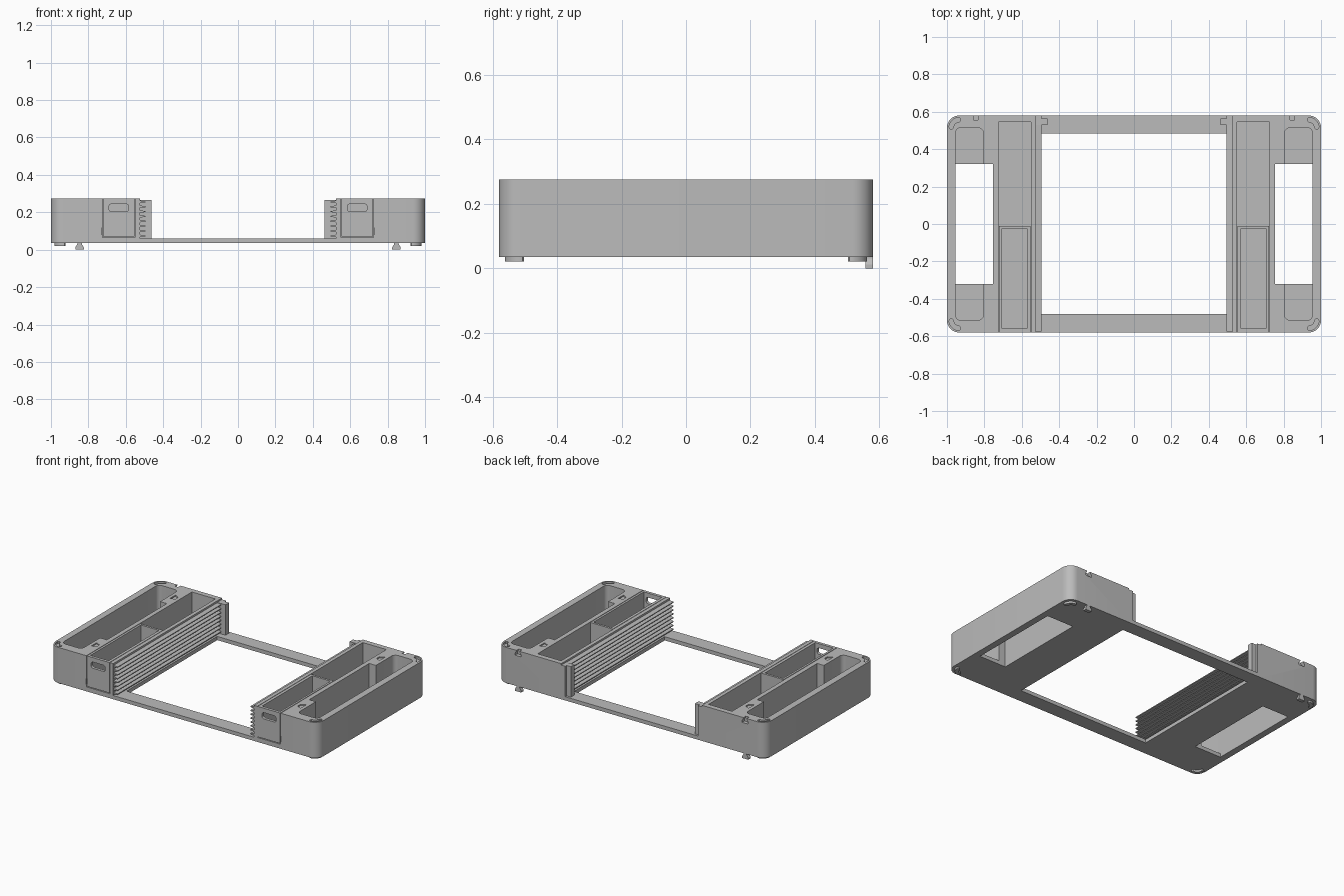
import bpy, bmesh, math

old = bpy.data.objects.get("Cube")
if old:
    bpy.data.objects.remove(old, do_unlink=True)

grey = bpy.data.materials.new("plain grey")
grey.use_nodes = True
grey.diffuse_color = (0.5, 0.5, 0.5, 1)
grey.node_tree.nodes["Principled BSDF"].inputs["Base Color"].default_value = (0.5, 0.5, 0.5, 1)

FLOOR, TOP, BACK = 0.035, 0.275, 0.58


def prism(name, pts, lo, hi, axis="z", side=1):
    """Extrude an outline along y or z; side=-1 mirrors it in x."""
    bm = bmesh.new()
    rings = []
    for h in (lo, hi):
        rings.append([bm.verts.new((side * a, b, h) if axis == "z" else (side * a, h, b))
                      for a, b in pts])
    bm.faces.new(rings[0])
    bm.faces.new(rings[1])
    n = len(pts)
    for i in range(n):
        j = (i + 1) % n
        bm.faces.new((rings[0][i], rings[0][j], rings[1][j], rings[1][i]))
    bmesh.ops.recalc_face_normals(bm, faces=bm.faces)
    mesh = bpy.data.meshes.new(name)
    bm.to_mesh(mesh)
    bm.free()
    mesh.materials.append(grey)
    ob = bpy.data.objects.new(name, mesh)
    bpy.context.collection.objects.link(ob)
    return ob


def rect(x0, x1, y0, y1, r=(0, 0, 0, 0), steps=8):
    """Rectangle outline; r gives corner radii from low-low, anticlockwise."""
    pts = []
    corners = [(x0, y0, 1, 1), (x1, y0, -1, 1), (x1, y1, -1, -1), (x0, y1, 1, -1)]
    for k, (x, y, sx, sy) in enumerate(corners):
        if not r[k]:
            pts.append((x, y))
            continue
        for i in range(steps + 1):
            a = math.pi * (1 + k / 2) + math.pi / 2 * i / steps
            pts.append((x + r[k] * (sx + math.cos(a)), y + r[k] * (sy + math.sin(a))))
    return pts


def arc_slot(cx, cy, radius, half, flip):
    """Curved slot that follows a rounded corner."""
    pts = []
    def add(px, py):
        pts.append((cx + px, flip * (cy + py)))
    for r, order in ((radius + half, range(9)), (radius - half, range(8, -1, -1))):
        for i in order:
            a = math.radians(5 + 10 * i)
            add(r * math.cos(a), r * math.sin(a))
        # rounded end cap
        end = math.radians(85 if r > radius else 5)
        start = end if r > radius else end + math.pi
        for k in range(1, 5):
            t = start + math.pi * k / 5
            add(radius * math.cos(end) + half * math.cos(t),
                radius * math.sin(end) + half * math.sin(t))
    return pts


def cut(ob, *cutters):
    """Subtract the cutters, then remove them."""
    for c in cutters:
        m = ob.modifiers.new("cut", "BOOLEAN")
        m.operation, m.solver, m.object = "DIFFERENCE", "EXACT", c
    bpy.context.view_layer.update()
    mesh = bpy.data.meshes.new_from_object(
        ob.evaluated_get(bpy.context.evaluated_depsgraph_get()))
    ob.modifiers.clear()
    ob.data = mesh
    for c in cutters:
        bpy.data.objects.remove(c, do_unlink=True)


def smooth(ob):
    bpy.ops.object.select_all(action="DESELECT")
    ob.select_set(True)
    bpy.context.view_layer.objects.active = ob
    bpy.ops.object.shade_smooth_by_angle(angle=math.radians(30))


# Hook outline in x and height, narrow neck with a wide toe
HOOK = [(-0.012, 0.037), (-0.012, 0.03), (-0.023, 0.012), (-0.023, 0),
        (0.023, 0), (0.023, 0.012), (0.012, 0.03), (0.012, 0.037)]

for side, label in ((1, "left"), (-1, "right")):
    def part(name, pts, lo, hi, axis="z"):
        return prism(label + "_" + name, pts, lo, hi, axis, side)

    # Side housing with outer bin, open base window and drawer bay
    body = part("housing", rect(0.525, 1, -BACK, BACK, (0, 0.065, 0.065, 0)), FLOOR, TOP)
    cutters = [
        part("bin", rect(0.805, 0.955, -0.515, 0.515, (0.03,) * 4), 0.06, 0.4),
        part("window", rect(0.755, 0.955, -0.32, 0.32), -0.1, 0.4),
        part("bay", rect(0.55, 0.725, -0.7, 0.545), 0.065, 0.4),
        part("catch_notch", [(0.847 + x, z + 0.24) for x, z in HOOK], 0.555, 0.6, "y"),
        part("notch_mouth", rect(0.835, 0.859, 0.27, 0.3), 0.555, 0.6, "y"),
        part("base_slit", rect(0.722, 0.728, 0.08, 0.12), -0.6, -0.56, "y"),
    ]
    for end in (-1, 1):
        cutters.append(part("corner_recess", arc_slot(0.935, 0.515, 0.042, 0.012, end),
                            TOP - 0.015, 0.3))
        # dovetail joint grooves in the rim
        y = end * 0.42
        cutters.append(part("dovetail", [(0.75, y - 0.015), (0.782, y - 0.03),
                                         (0.782, y + 0.03), (0.75, y + 0.015)],
                            TOP - 0.008, 0.3))
    cut(body, *cutters)
    smooth(body)

    # Sliding drawer with a finger hole in its front
    drawer = part("drawer", rect(0.553, 0.721, -BACK, -0.01), 0.07, TOP)
    cut(drawer,
        part("tray", rect(0.572, 0.707, -0.56, -0.025), 0.085, 0.4),
        part("finger_hole", rect(0.585, 0.69, 0.203, 0.245, (0.015,) * 4), -0.7, -0.5, "y"))
    smooth(drawer)

    # Inner ledge and cooling fins
    part("ledge", rect(0.495, 0.53, -BACK, BACK), FLOOR, 0.06)
    for i in range(8):
        z = 0.068 + i * 0.026
        part(f"fin_{i + 1}", [(0.53, z), (0.495, z + 0.003), (0.495, z + 0.009),
                              (0.53, z + 0.013)], -0.575, 0.53, "y")

    # Rear bracket at the end of the fins
    part("bracket_plate", rect(0.463, 0.53, 0.528, 0.565), 0.055, 0.265)
    part("bracket_back", rect(0.495, 0.53, 0.56, BACK), 0.055, 0.265)

    # Corner feet and rear hook
    for end, spot in ((-1, "front"), (1, "back")):
        smooth(part(spot + "_foot", arc_slot(0.93, 0.51, 0.04, 0.012, end), 0.021, 0.037))
    part("hook", [(0.847 + x, z) for x, z in HOOK], 0.556, 0.58, "y")

# Flat rails joining both housings
prism("front_rail", rect(-0.5, 0.5, -BACK, -0.48), FLOOR, 0.06)
prism("back_rail", rect(-0.5, 0.5, 0.485, BACK), FLOOR, 0.06)
